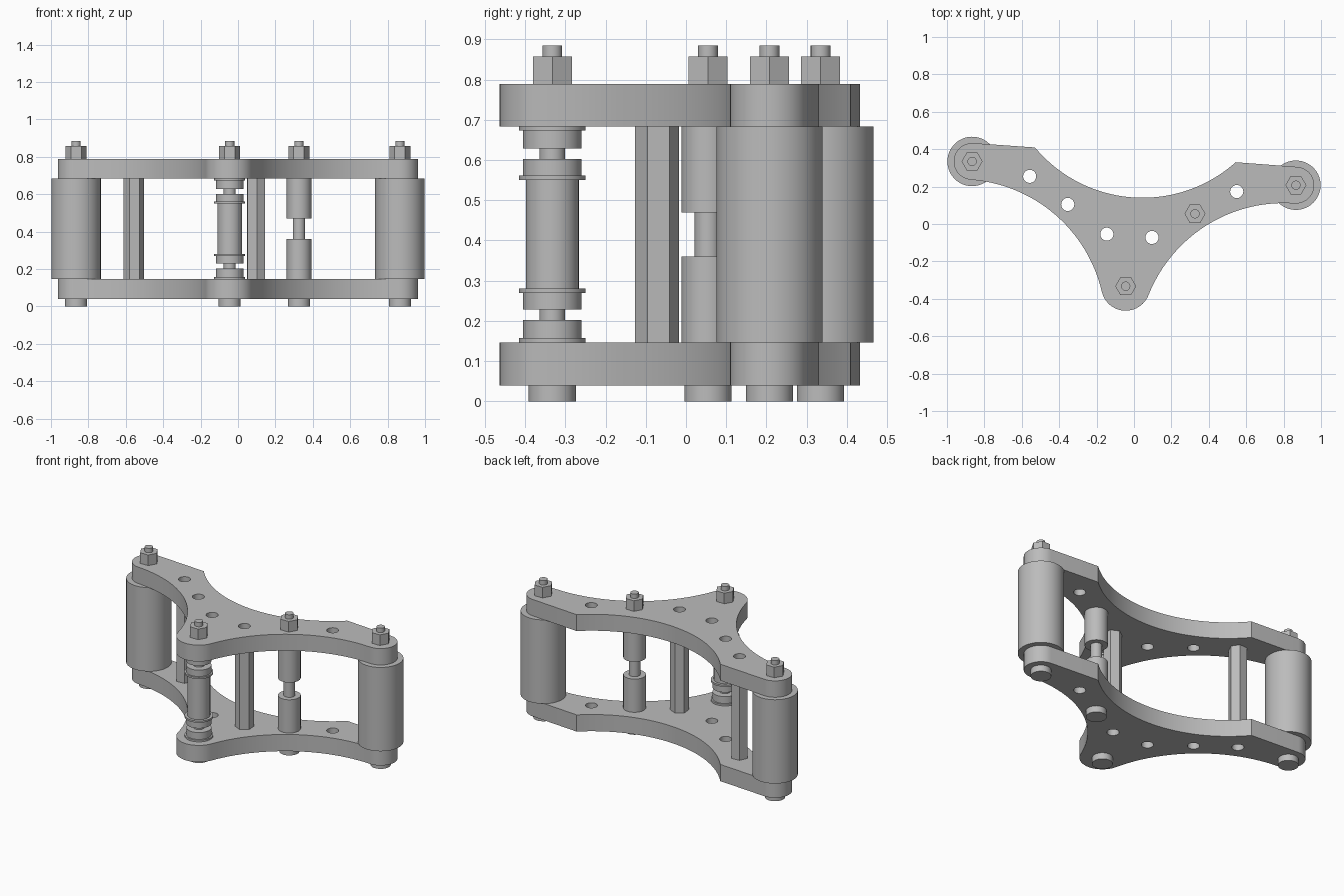
import bpy, bmesh, math
from mathutils import Matrix

cube = bpy.data.objects.get("Cube")
if cube:
    bpy.data.objects.remove(cube)

# One grey metal for every part
grey = bpy.data.materials.new("grey_metal")
grey.use_nodes = True
grey.diffuse_color = (0.5, 0.5, 0.5, 1)
grey.node_tree.nodes["Principled BSDF"].inputs["Base Color"].default_value = (0.5, 0.5, 0.5, 1)

# The assembly is symmetric in its own frame, turned slightly about z
TURN = math.radians(-4.2)
FRAME = Matrix.Translation((0, 0.271, 0)) @ Matrix.Rotation(TURN, 4, "Z")

# Levels of the two plates
LOW, LOW_TOP, HIGH, HIGH_TOP = 0.04, 0.147, 0.684, 0.789


def finish(name, mesh, at=(0, 0), z=0):
    obj = bpy.data.objects.new(name, mesh)
    bpy.context.collection.objects.link(obj)
    mesh.materials.clear()
    mesh.materials.append(grey)
    obj.matrix_world = FRAME @ Matrix.Translation((at[0], at[1], z))
    bpy.ops.object.select_all(action="DESELECT")
    obj.select_set(True)
    bpy.context.view_layer.objects.active = obj
    bpy.ops.object.shade_smooth_by_angle(angle=math.radians(30))
    return obj


def arc(cx, cy, r, a0, a1, n):
    steps = [math.radians(a0 + (a1 - a0) * i / n) for i in range(n + 1)]
    return [(cx + r * math.cos(a), cy + r * math.sin(a)) for a in steps]


def ring(cx, cy, r, n, start=0):
    return arc(cx, cy, r, start, start + 360, n)[:-1]


def extrude(name, loops, z0, z1, at=(0, 0)):
    """Extrude an outline; the following loops become holes."""
    curve = bpy.data.curves.new(name, "CURVE")
    curve.dimensions = "2D"
    curve.fill_mode = "BOTH"
    curve.extrude = (z1 - z0) / 2
    for loop in loops:
        spline = curve.splines.new("POLY")
        spline.points.add(len(loop) - 1)
        for point, (x, y) in zip(spline.points, loop):
            point.co = (x, y, 0, 1)
        spline.use_cyclic_u = True
    helper = bpy.data.objects.new(name + "_outline", curve)
    mesh = bpy.data.meshes.new_from_object(helper)
    bpy.data.objects.remove(helper)
    bm = bmesh.new()
    bm.from_mesh(mesh)
    bmesh.ops.remove_doubles(bm, verts=bm.verts, dist=1e-5)
    bmesh.ops.recalc_face_normals(bm, faces=bm.faces)
    bm.to_mesh(mesh)
    bm.free()
    return finish(name, mesh, at, (z0 + z1) / 2)


def lathe(name, profile, at, n=48):
    """Spin a profile of (radius, height) points around a vertical axis."""
    bm = bmesh.new()
    verts = [bm.verts.new((r, 0, z)) for r, z in profile]
    edges = [bm.edges.new(pair) for pair in zip(verts, verts[1:])]
    bmesh.ops.spin(bm, geom=verts + edges, cent=(0, 0, 0), axis=(0, 0, 1),
                   angle=math.tau, steps=n, use_duplicate=False)
    bmesh.ops.remove_doubles(bm, verts=bm.verts, dist=1e-5)
    bmesh.ops.recalc_face_normals(bm, faces=bm.faces)
    mesh = bpy.data.meshes.new(name)
    bm.to_mesh(mesh)
    bm.free()
    return finish(name, mesh, at)


def stepped(sections):
    """Profile from (radius, bottom, top) sections stacked upwards."""
    points = [(0, sections[0][1])]
    for r, z0, z1 in sections:
        points += [(r, z0), (r, z1)]
    return points + [(0, sections[-1][2])]


# Axis positions of the bolts and holes
SIDE, TIP = 0.868, -0.605
END_R, TIP_R = 0.098, 0.131
left, right, front, middle = (-SIDE, 0), (SIDE, 0), (0, TIP), (0.341, -0.192)
post_spots = [(-0.555, -0.057), (0.121, -0.335)]
open_holes = [(0.555, -0.057), (-0.341, -0.192), (-0.121, -0.335)]

# Plate outline: right half clockwise from the middle of the back, then mirrored
notch, dip = (0.538, 0.099), -0.129
rise = notch[1] - dip
back_r = (notch[0] ** 2 + rise ** 2) / (2 * rise)
back_c = dip + back_r
back_end = math.degrees(math.atan2(notch[1] - back_c, notch[0]))
drop = -END_R - TIP
flank_r = (SIDE ** 2 + drop ** 2 - TIP_R ** 2) / (2 * (drop + TIP_R))
flank_c = -END_R - flank_r
meet = math.degrees(math.atan2(TIP - flank_c, -SIDE))
half = (arc(0, back_c, back_r, -90, back_end, 20)
        + arc(SIDE, 0, END_R, 90, -90, 24)
        + arc(SIDE, flank_c, flank_r, 90, meet, 24)[1:]
        + arc(0, TIP, TIP_R, meet - 180, -90, 12)[1:])
outline = half + [(-x, y) for x, y in reversed(half[1:-1])]

# Two plates with through holes
holes = [ring(x, y, 0.035, 32) for x, y in post_spots + open_holes]
extrude("bottom_plate", [outline] + holes, LOW, LOW_TOP)
extrude("top_plate", [outline] + holes, HIGH, HIGH_TOP)

# Hollow hexagonal posts
for side, spot, twist in zip(("left", "right"), reversed(post_spots), (39, 9)):
    extrude(side + "_hex_post", [ring(0, 0, 0.0545, 6, twist), ring(0, 0, 0.035, 32)],
            LOW_TOP, HIGH, spot)

# Bolts with round heads below and hexagonal nuts on top
for name, spot in (("right", left), ("left", right), ("front", front), ("middle", middle)):
    lathe(name + "_bolt", stepped([(0.059, 0, LOW), (0.0245, LOW, 0.885)]), spot, 32)
    extrude(name + "_nut", [ring(0, 0, 0.056, 6, 4.2)], HIGH_TOP, 0.857, spot)

# Large rollers at both ends
for name, spot in (("right", left), ("left", right)):
    lathe(name + "_roller", stepped([(0.132, LOW_TOP, HIGH)]), spot, 64)

# Standoff with a thin waist
lathe("middle_standoff", stepped([(0.066, LOW_TOP, 0.36), (0.033, 0.36, 0.47),
                                  (0.066, 0.47, HIGH)]), middle)

# Flanged front spool, mirrored about its mid height
lower = [(0.083, LOW_TOP, 0.158), (0.073, 0.158, 0.202), (0.032, 0.202, 0.229),
         (0.073, 0.229, 0.27), (0.083, 0.27, 0.281)]
total = LOW_TOP + HIGH
upper = [(r, total - z1, total - z0) for r, z0, z1 in reversed(lower)]
lathe("front_spool", stepped(lower + [(0.066, 0.281, total - 0.281)] + upper), front)
